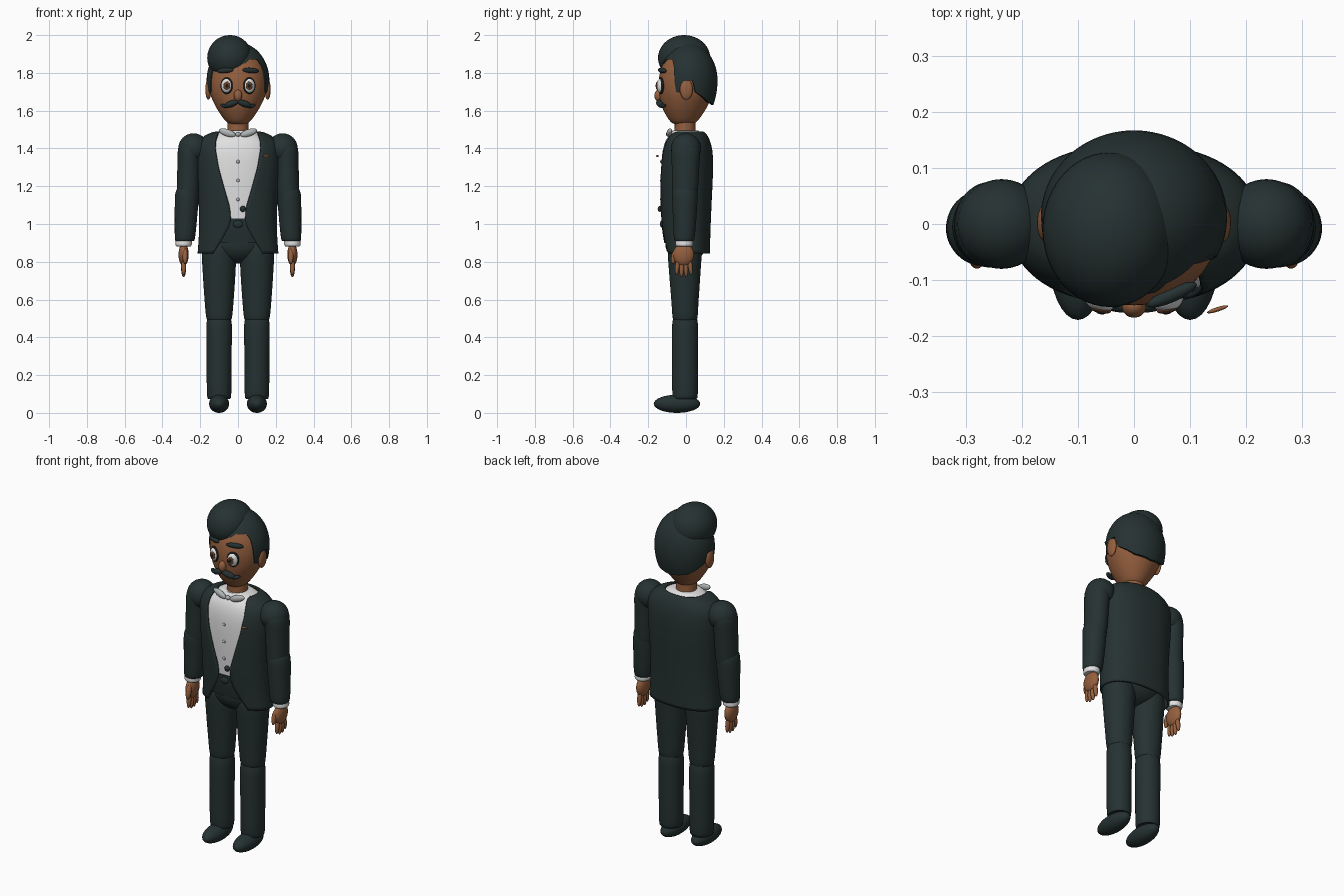
import bpy
import math
from mathutils import Matrix, Euler, Vector

if "Cube" in bpy.data.objects:
    bpy.data.objects.remove(bpy.data.objects["Cube"])


def material(name, rgb):
    m = bpy.data.materials.new(name)
    m.diffuse_color = (*rgb, 1)
    m.use_nodes = True
    m.node_tree.nodes["Principled BSDF"].inputs["Base Color"].default_value = m.diffuse_color
    return m


DARK = material("dark_cloth_and_hair", (0.019, 0.031, 0.031))
SKIN = material("skin", (0.30, 0.115, 0.048))
WHITE = material("white_shirt", (0.75, 0.75, 0.75))
GREY = material("pale_grey", (0.45, 0.47, 0.47))
IRIS = material("brown_iris", (0.13, 0.055, 0.025))
BLACK = material("black", (0.008, 0.010, 0.010))


def add_mesh(name, verts, faces, mat):
    me = bpy.data.meshes.new(name)
    me.from_pydata(verts, [], faces)
    me.materials.append(mat)
    ob = bpy.data.objects.new(name, me)
    bpy.context.collection.objects.link(ob)
    bpy.ops.object.select_all(action='DESELECT')
    ob.select_set(True)
    bpy.context.view_layer.objects.active = ob
    bpy.ops.object.shade_smooth_by_angle(angle=math.radians(45))
    return ob


def lerp_table(table, t):
    """Piecewise linear lookup in an ascending (key, value) table."""
    for (a, va), (b, vb) in zip(table, table[1:]):
        if t <= b:
            return va + (vb - va) * max(0, (t - a) / (b - a))
    return table[-1][1]


def smooth_rings(rings, steps=4):
    pts = [Vector(r) for r in rings]
    ext = [pts[0]] + pts + [pts[-1]]
    out = []
    for p0, p1, p2, p3 in zip(ext, ext[1:], ext[2:], ext[3:]):
        for i in range(steps):
            t = i / steps
            out.append(0.5 * (2 * p1 + (p2 - p0) * t + (2 * p0 - 5 * p1 + 4 * p2 - p3) * t * t
                              + (3 * p1 - p0 - 3 * p2 + p3) * t ** 3))
    return out + [pts[-1]]


def loft(name, rings, mat, n=40, e=2.0, gap=None, side=1):
    """Stack of oval rings (z, centre x, half width, front y, back y); gap opens the front."""
    rings = [Vector(r) for r in rings]
    rings = smooth_rings([r.to_tuple() if len(r) < 5 else tuple(r) for r in rings])
    m = n + 1 if gap else n
    verts = []
    for z, cx, rx, y0, y1 in rings:
        start = 0
        if gap:
            start = math.asin(min(0.99, lerp_table(gap, z) / rx) ** (e / 2))
        for k in range(m):
            a = start + (2 * math.pi - 2 * start) * k / n
            s, c = math.sin(a), math.cos(a)
            x = cx + rx * math.copysign(abs(s) ** (2 / e), s)
            y = (y0 + y1) / 2 - (y1 - y0) / 2 * math.copysign(abs(c) ** (2 / e), c)
            verts.append((side * x, y, z))
    faces = []
    for i in range(len(rings) - 1):
        for k in range(n):
            q = (k + 1) % m
            f = [i * m + k, i * m + q, (i + 1) * m + q, (i + 1) * m + k]
            faces.append(f if side > 0 else f[::-1])
    if not gap:
        low, top = list(range(n))[::-1], [(len(rings) - 1) * n + k for k in range(n)]
        faces += [low, top] if side > 0 else [low[::-1], top[::-1]]
    return add_mesh(name, verts, faces, mat)


def ball(name, loc, rad, mat, rot=(0, 0, 0), seg=32, rows=16):
    """Ellipsoid with rotation in degrees."""
    mtx = Matrix.Translation(loc) @ Euler([math.radians(r) for r in rot]).to_matrix().to_4x4()
    verts, faces = [], []
    for i in range(1, rows):
        t = math.pi * i / rows
        for k in range(seg):
            a = 2 * math.pi * k / seg
            verts.append(mtx @ Vector((rad[0] * math.sin(t) * math.cos(a),
                                       rad[1] * math.sin(t) * math.sin(a), rad[2] * math.cos(t))))
    top, low = len(verts), len(verts) + 1
    verts += [mtx @ Vector((0, 0, rad[2])), mtx @ Vector((0, 0, -rad[2]))]
    for k in range(seg):
        q = (k + 1) % seg
        for i in range(rows - 2):
            faces.append((i * seg + k, (i + 1) * seg + k, (i + 1) * seg + q, i * seg + q))
        last = (rows - 2) * seg
        faces += [(top, k, q), (low, last + q, last + k)]
    return add_mesh(name, verts, faces, mat)


# Head and neck
loft("head", [(1.525, 0, .03, -.05, .03), (1.54, 0, .06, -.08, .055), (1.58, 0, .092, -.108, .087),
              (1.63, 0, .122, -.13, .117), (1.69, 0, .147, -.142, .143), (1.76, 0, .154, -.144, .15),
              (1.83, 0, .144, -.129, .143), (1.9, 0, .106, -.09, .108), (1.94, 0, .05, -.04, .05)], SKIN, 48)
loft("neck", [(1.44, 0, .06, -.065, .055), (1.5, 0, .056, -.06, .05), (1.57, 0, .056, -.06, .05)], SKIN)

# Hair shell whose lower edge follows a hairline with sideburns
hairline = [(-180, 1.63), (-140, 1.645), (-104, 1.70), (-99, 1.76), (-88, 1.76), (-85, 1.69), (-64, 1.70),
            (-59, 1.83), (-45, 1.85), (15, 1.85), (25, 1.87), (50, 1.87), (59, 1.83), (64, 1.70),
            (85, 1.69), (88, 1.76), (99, 1.76), (104, 1.70), (140, 1.645), (180, 1.63)]
N, ROWS, CZ = 144, 18, 1.76
verts, faces = [], []
for j in range(ROWS + 2):
    for k in range(N):
        deg = -180 + 360 * k / N
        edge = lerp_table(hairline, deg)
        end = math.acos((edge - CZ) / (0.2 if edge > CZ else 0.25))
        t = end * max(0.02, min(j, ROWS) / ROWS)
        f = 0.9 if j > ROWS else 1
        a = math.radians(deg)
        z = CZ + math.cos(t) * (0.2 if math.cos(t) > 0 else 0.25)
        verts.append((0.166 * f * math.sin(t) * math.sin(a), 0.012 - 0.155 * f * math.sin(t) * math.cos(a), z))
for j in range(ROWS + 1):
    for k in range(N):
        q = (k + 1) % N
        faces.append((j * N + k, (j + 1) * N + k, (j + 1) * N + q, j * N + q))
faces.append(tuple(range(N)))
add_mesh("hair", verts, faces, DARK)
ball("hair_swoop", (-.043, -.01, 1.879), (.12, .138, .121), DARK, seg=48, rows=24)

# Facial features
ball("nose", (0, -.146, 1.68), (.022, .021, .031), SKIN)
for s, tag in ((1, "left"), (-1, "right")):
    yaw = 20 * s
    ball("ear_" + tag, (.157 * s, .002, 1.712), (.016, .034, .054), SKIN)
    ball("eye_rim_" + tag, (.06 * s, -.132, 1.732), (.034, .015, .044), BLACK, (0, 0, yaw))
    ball("eye_" + tag, (.06 * s, -.134, 1.732), (.029, .022, .038), WHITE, (0, 0, yaw))
    ball("iris_" + tag, (.059 * s, -.153, 1.732), (.018, .006, .022), IRIS, (0, 0, yaw * .5))
    ball("pupil_" + tag, (.059 * s, -.157, 1.732), (.009, .004, .011), BLACK, (0, 0, yaw * .5))
    ball("eyebrow_" + tag, (.068 * s, -.126, 1.813), (.048, .013, .014), DARK, (0, 4 * s, 24 * s))
    ball("moustache_" + tag, (.034 * s, -.138, 1.637), (.04, .018, .017), DARK, (0, 20 * s, 14 * s))
    ball("moustache_tip_" + tag, (.07 * s, -.123, 1.625), (.026, .014, .010), DARK, (0, -10 * s, 28 * s))

# Shirt, waist and hips
loft("shirt", [(1.0, 0, .18, -.122, .105), (1.2, 0, .195, -.13, .12), (1.35, 0, .195, -.128, .12),
               (1.43, 0, .175, -.112, .105), (1.475, 0, .12, -.085, .085), (1.495, 0, .075, -.07, .065)],
     WHITE, 48, 2.3)
loft("waistband", [(.9, 0, .175, -.115, .1), (.97, 0, .185, -.126, .108), (1.03, 0, .186, -.128, .11)],
     DARK, 48, 2.3)
ball("hips", (0, -.002, .9), (.165, .108, .11), DARK)

# Jacket with a deep front opening and cutaway hem
opening = [(.85, .13), (.92, .085), (.98, .05), (1.03, .036), (1.1, .047), (1.2, .077), (1.3, .105),
           (1.4, .122), (1.45, .118), (1.49, .105)]
jacket = loft("jacket", [(.845, 0, .214, -.115, .127), (.95, 0, .207, -.125, .129), (1.1, 0, .208, -.137, .135),
                         (1.25, 0, .217, -.144, .142), (1.36, 0, .222, -.141, .142), (1.42, 0, .216, -.128, .133),
                         (1.46, 0, .186, -.11, .118), (1.482, 0, .145, -.094, .103), (1.49, 0, .115, -.084, .09)],
              DARK, 64, 2.25, opening)
solid = jacket.modifiers.new("thickness", 'SOLIDIFY')
solid.thickness, solid.offset = 0.01, -1

# Bow, buttons and pocket square
for s, tag in ((1, "left"), (-1, "right")):
    ball("bow_wing_" + tag, (.057 * s, -.088, 1.483), (.046, .014, .019), GREY, (0, -18 * s, 8 * s))
ball("bow_knot", (0, -.094, 1.475), (.014, .012, .012), GREY)
for i in range(3):
    ball("shirt_button_%d" % (i + 1), (0, -.131, 1.33 - .1 * i), (.009, .006, .009), GREY, seg=16, rows=8)
ball("jacket_button", (.026, -.138, 1.08), (.016, .012, .016), DARK, seg=16, rows=8)
ball("waist_button", (0, -.128, 1.0), (.026, .009, .02), DARK, seg=16, rows=8)
ball("pocket_square", (.149, -.152, 1.36), (.02, .004, .006), SKIN, (0, 0, 18), seg=16, rows=8)

# Arms, hands, legs and shoes
for s, tag in ((1, "left"), (-1, "right")):
    ball("shoulder_" + tag, (.236 * s, 0, 1.4), (.08, .08, .08), DARK)
    loft("upper_arm_" + tag, [(1.10, .265, .03, -.035, .03), (1.125, .265, .053, -.065, .055),
                              (1.18, .264, .06, -.073, .063), (1.3, .26, .061, -.075, .07),
                              (1.4, .255, .062, -.076, .074), (1.45, .25, .04, -.05, .05)], DARK, side=s)
    loft("forearm_" + tag, [(.91, .283, .043, -.052, .032), (.925, .281, .053, -.064, .045),
                            (1.05, .275, .06, -.07, .056), (1.16, .27, .062, -.074, .06),
                            (1.2, .268, .045, -.06, .045)], DARK, side=s)
    loft("cuff_" + tag, [(.882, .288, .038, -.05, .03), (.89, .288, .043, -.056, .036),
                         (.908, .287, .043, -.056, .036), (.925, .286, .038, -.05, .03)], WHITE, side=s)
    ball("palm_" + tag, (.288 * s, -.013, .838), (.027, .055, .06), SKIN)
    ball("thumb_" + tag, (.28 * s, -.061, .83), (.014, .016, .042), SKIN, (-14, 0, 0))
    for i in range(4):
        ball("finger_%d_%s" % (i + 1, tag), (.288 * s, -.046 + .023 * i, .768 - (.004 if i in (1, 2) else -.008)),
             (.013, .012, .046), SKIN, (-6 + 4 * i, 0, 0), 16, 10)
    loft("thigh_" + tag, [(.485, .1, .05, -.055, .045), (.5, .1, .067, -.07, .06), (.6, .1, .077, -.078, .067),
                          (.75, .1, .087, -.09, .077), (.86, .1, .09, -.096, .083), (.93, .09, .07, -.08, .07)],
         DARK, side=s)
    loft("lower_leg_" + tag, [(.08, .1, .052, -.06, .05), (.095, .1, .064, -.072, .062), (.3, .1, .066, -.074, .064),
                              (.47, .1, .067, -.073, .063), (.52, .1, .052, -.056, .048)], DARK, side=s)
    ball("shoe_" + tag, (.1 * s, -.048, .048), (.053, .123, .048), DARK)
